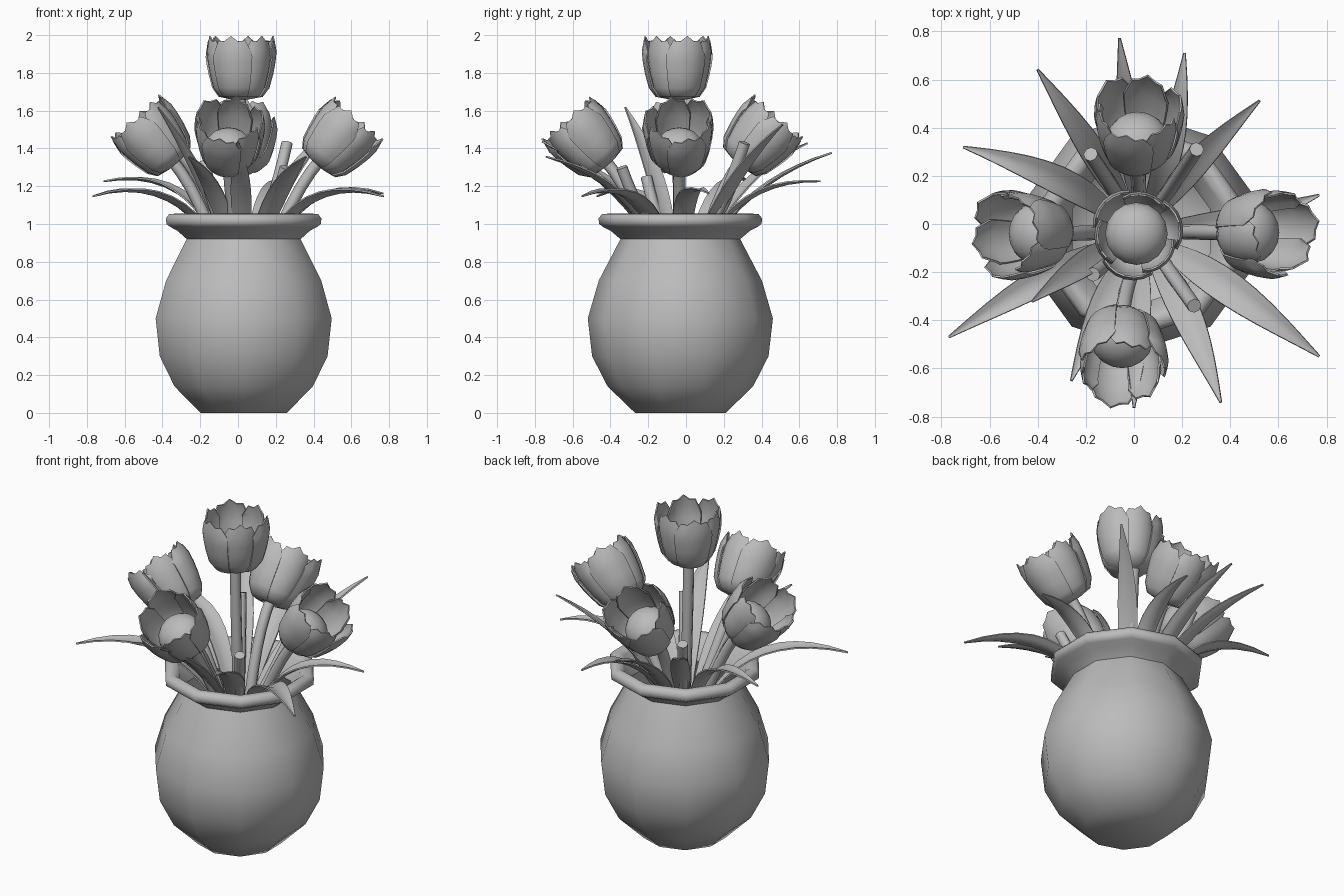
import bpy, bmesh, math
from mathutils import Vector, Matrix

old = bpy.data.objects.get("Cube")
if old:
    bpy.data.objects.remove(old, do_unlink=True)

GREY = (0.5, 0.5, 0.5, 1)
clay = bpy.data.materials.new("plain_grey")
clay.use_nodes = True
clay.diffuse_color = GREY
clay.node_tree.nodes["Principled BSDF"].inputs["Base Color"].default_value = GREY

CENTRE = Vector((0.03, -0.03, 0))
UP = Vector((0, 0, 1))


def finish(name, bm, angle=40, matrix=None):
    """Turn a bmesh into a smooth object with sharp edges kept."""
    if matrix:
        bm.transform(matrix)
    mesh = bpy.data.meshes.new(name)
    bm.to_mesh(mesh)
    bm.free()
    mesh.materials.append(clay)
    mesh.shade_smooth()
    mesh.set_sharp_from_angle(angle=math.radians(angle))
    obj = bpy.data.objects.new(name, mesh)
    bpy.context.collection.objects.link(obj)
    return obj


def loft(bm, rows, ring=False, caps=False):
    """Skin rows of points with quads, optionally as closed rings with caps."""
    grid = [[bm.verts.new(p) for p in row] for row in rows]
    n = len(grid[0])
    for a, b in zip(grid, grid[1:]):
        for i in range(n if ring else n - 1):
            j = (i + 1) % n
            bm.faces.new((a[i], a[j], b[j], b[i]))
    if caps:
        bm.faces.new(grid[0][::-1])
        bm.faces.new(grid[-1])


def bend(a, b, c, t):
    return a * (1 - t) ** 2 + b * (2 * t * (1 - t)) + c * t * t


def circle(r, z, sides):
    turn = 2 * math.pi / sides
    return [Vector((r * math.sin(i * turn), r * math.cos(i * turn), z)) for i in range(sides)]


# Ten-sided pot with a flared rim and hollow inside
bm = bmesh.new()
profile = [(0.24, 0), (0.385, 0.14), (0.467, 0.3), (0.49, 0.5), (0.432, 0.7), (0.317, 0.92),
           (0.37, 0.965), (0.41, 0.985), (0.43, 1.0), (0.433, 1.03), (0.415, 1.052), (0.38, 1.055),
           (0.352, 1.035), (0.3, 0.92), (0.41, 0.7), (0.465, 0.5), (0.44, 0.3), (0.36, 0.15), (0.22, 0.03)]
loft(bm, [circle(r, z, 10) for r, z in profile], ring=True, caps=True)
bmesh.ops.recalc_face_normals(bm, faces=bm.faces)
finish("pot", bm, 48, Matrix.Translation(CENTRE))


def stem(name, root, control, end, radius=0.031):
    bm = bmesh.new()
    rows = []
    for k in range(7):
        t = k / 6
        tangent = (control - root).lerp(end - control, t)
        spin = UP.rotation_difference(tangent)
        rows.append([spin @ p + bend(root, control, end, t) for p in circle(radius, 0, 8)])
    loft(bm, rows, ring=True, caps=True)
    bmesh.ops.recalc_face_normals(bm, faces=bm.faces)
    finish(name, bm, 50)


# Flower cup: three inner and three outer petals with ragged tips
CUP = [(0.05, 0), (0.122, 0.04), (0.158, 0.18), (0.178, 0.4), (0.19, 0.6), (0.196, 0.8), (0.186, 1)]
TIP_DROP = [0, 0.028, 0.024, 0.085]


def flower(name, base, axis):
    matrix = Matrix.Translation(base) @ UP.rotation_difference(axis).to_matrix().to_4x4()
    bm = bmesh.new()
    for petal in range(6):
        inner = petal % 2
        rows = []
        for r, t in CUP:
            row = []
            for k in range(-3, 4):
                a = math.radians(60 * petal + 12 * k + 15)
                rad = r * (0.9 if inner else 1.0) * (1 - 0.007 * k * k)
                h = t * 0.335 - TIP_DROP[abs(k)] * t ** 3
                row.append((rad * math.cos(a), rad * math.sin(a), h))
            rows.append(row)
        loft(bm, rows)
    bmesh.ops.recalc_face_normals(bm, faces=bm.faces)
    bmesh.ops.solidify(bm, geom=bm.faces[:], thickness=0.008)
    finish(name + "_petals", bm, 45, matrix)
    # Flattened heart low inside the cup
    bm = bmesh.new()
    bmesh.ops.create_uvsphere(bm, u_segments=16, v_segments=10, radius=0.13,
                              matrix=Matrix.Translation((0, 0, 0.105)) @ Matrix.Diagonal((1, 1, 0.8, 1)))
    finish(name + "_heart", bm, 60, matrix)
    # Stem leading into the pot
    outward = Vector((axis.x, axis.y, 0))
    root = CENTRE + outward * 0.12 + UP * 0.7
    stem(name + "_stem", root, base - axis * 0.2, base + axis * 0.03)


LEAN, RISE = 0.66, 0.75
flower("top_flower", Vector((0.01, -0.04, 1.66)), UP)
flower("right_flower", Vector((-0.332, -0.04, 1.317)), Vector((-LEAN, 0, RISE)))
flower("left_flower", Vector((0.415, -0.035, 1.317)), Vector((LEAN, 0, RISE)))
flower("front_flower", Vector((-0.05, -0.41, 1.317)), Vector((0, -LEAN, RISE)))
flower("back_flower", Vector((0.015, 0.278, 1.317)), Vector((0, LEAN, RISE)))

# Short bare stems, bending upright toward their cut ends
for i, tip in enumerate([(0.26, 0.31, 1.43), (-0.18, 0.29, 1.33),
                         (-0.17, -0.21, 1.25), (0.25, -0.34, 1.3)]):
    end = Vector(tip)
    root = CENTRE.lerp(Vector((end.x, end.y, 0)), 0.15) + UP * 0.75
    stem(f"bare_stem_{i + 1}", root, root.lerp(end, 0.7) - UP * 0.06, end, 0.03)


# Long folded leaves: tip position, height of the arch, sideways sweep, half width
def leaf(name, tip, arch, sweep, half):
    flat = Vector((tip.x, tip.y, 0)) - CENTRE
    side = flat.normalized().cross(UP)
    root = CENTRE + flat * 0.12 + UP * 0.8
    control = CENTRE + flat * 0.42 + side * sweep + UP * arch
    rows = []
    for k in range(11):
        t = k / 10
        p = bend(root, control, tip, t)
        w = 0.003 + half * math.sin(math.pi * min(1, 0.1 + 0.9 * t))
        rows.append([p + side * (w * u) + UP * (0.35 * w * abs(u)) for u in (-1, -0.5, 0, 0.5, 1)])
    bm = bmesh.new()
    loft(bm, rows)
    bmesh.ops.recalc_face_normals(bm, faces=bm.faces)
    bmesh.ops.solidify(bm, geom=bm.faces[:], thickness=0.008)
    finish(name, bm, 45)


LEAVES = [(-0.40, 0.64, 1.43, 1.25, 0.02, 0.05), (-0.06, 0.77, 1.38, 1.22, 0, 0.05),
          (0.21, 0.71, 1.23, 1.24, 0.07, 0.05), (0.52, 0.51, 1.53, 1.25, -0.04, 0.05),
          (0.77, 0.12, 1.165, 1.27, 0.08, 0.055), (0.77, -0.55, 1.15, 1.27, -0.03, 0.066),
          (0.36, -0.74, 1.36, 1.23, -0.05, 0.06), (0, -0.76, 1.44, 1.2, 0, 0.05),
          (-0.26, -0.65, 1.36, 1.23, 0.03, 0.05), (-0.77, -0.47, 1.15, 1.28, 0.04, 0.055),
          (-0.42, -0.32, 1.62, 1.25, 0.03, 0.05), (-0.71, 0.32, 1.23, 1.31, 0.09, 0.055)]
for i, (x, y, z, arch, sweep, half) in enumerate(LEAVES):
    leaf(f"leaf_{i + 1}", Vector((x, y, z)), arch, sweep, half)
